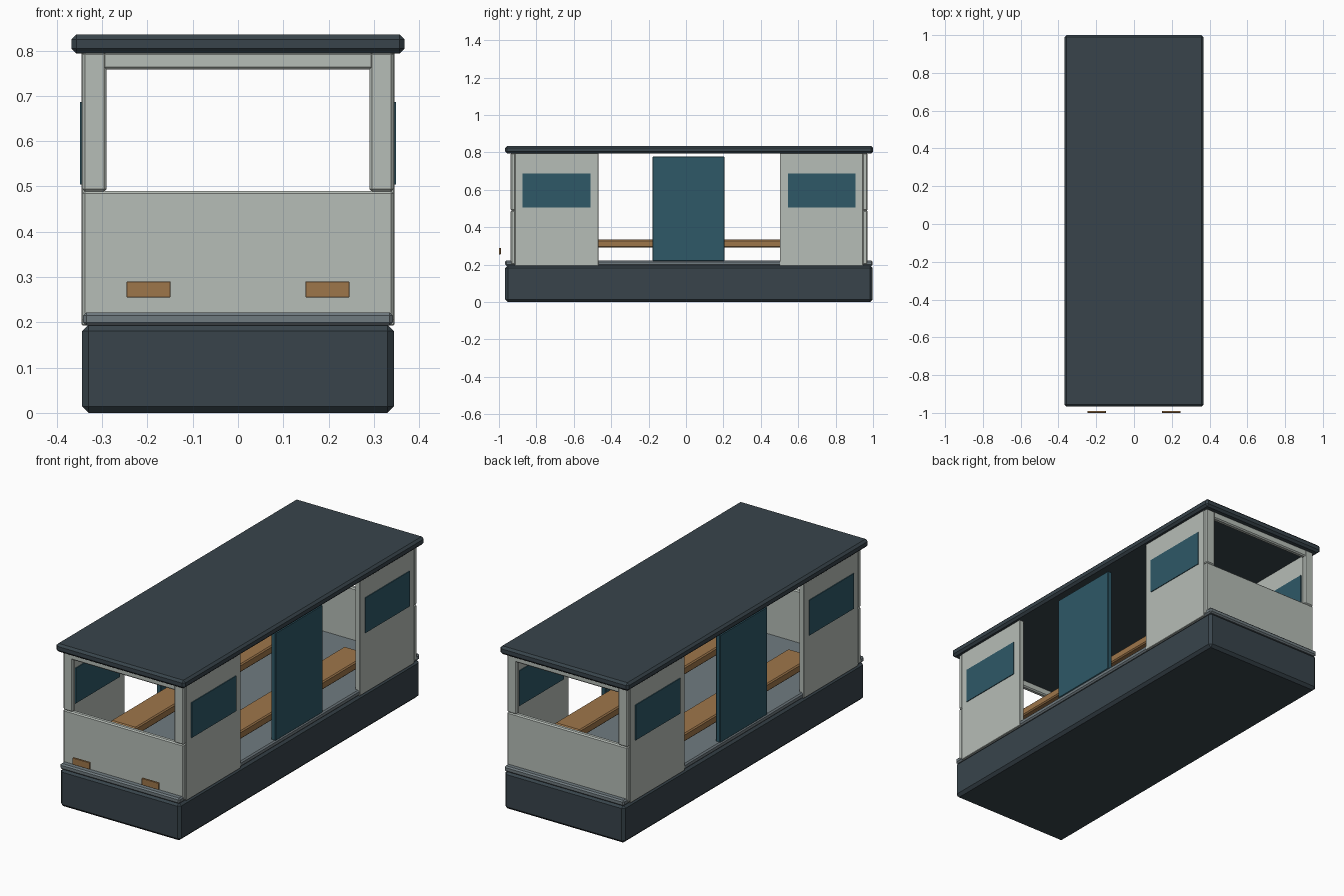
import bpy, bmesh

if "Cube" in bpy.data.objects:
    bpy.data.objects.remove(bpy.data.objects["Cube"])


def material(name, rgb):
    m = bpy.data.materials.new(name)
    lin = [((c / 255 + 0.055) / 1.055) ** 2.4 for c in rgb]
    m.diffuse_color = (*lin, 1)
    m.use_nodes = True
    m.node_tree.nodes["Principled BSDF"].inputs["Base Color"].default_value = m.diffuse_color
    return m


DARK = material("dark slate", (56, 68, 75))
FLOOR = material("floor grey", (112, 123, 128))
WALL = material("pale grey", (182, 189, 183))
TEAL = material("deep teal", (46, 88, 103))
WOOD = material("warm wood", (158, 118, 74))

MID = 0.0165  # lengthwise centre of the cabin


def box(name, x, y, z, mat, bevel=0.0):
    """Box from (min, max) ranges, with an optional chamfer."""
    bm = bmesh.new()
    bmesh.ops.create_cube(bm, size=1)
    for v in bm.verts:
        for i, (a, b) in enumerate((x, y, z)):
            v.co[i] = (a + b) / 2 + v.co[i] * abs(b - a)
    if bevel:
        bmesh.ops.bevel(bm, geom=bm.edges[:], offset=bevel, segments=1,
                        affect='EDGES')
    me = bpy.data.meshes.new(name)
    bm.to_mesh(me)
    bm.free()
    me.materials.append(mat)
    ob = bpy.data.objects.new(name, me)
    bpy.context.collection.objects.link(ob)
    return ob


def span(s, a, b, centre=0.0):
    """Range a..b away from a centre, on side s."""
    return tuple(sorted((centre + s * a, centre + s * b)))


# Chassis, floor slab and roof
box("chassis", (-0.344, 0.344), (-0.967, 0.998), (0, 0.195), DARK, 0.014)
box("floor", (-0.342, 0.342), (-0.967, 0.998), (0.193, 0.222), FLOOR, 0.007)
box("roof", (-0.368, 0.368), (-0.967, 1.0), (0.793, 0.835), DARK, 0.011)

# End walls: low panel, corner posts and top beam around an open window
for end, e in (("front", -1), ("rear", 1)):
    y = span(e, 0.927, 0.954, MID)
    box(end + "_panel", (-0.344, 0.344), y, (0.2, 0.49), WALL, 0.006)
    box(end + "_beam", (-0.3, 0.3), y, (0.758, 0.797), WALL, 0.006)
    for side, s in (("right", 1), ("left", -1)):
        box(f"{end}_{side}_post", span(s, 0.29, 0.344), y, (0.488, 0.797),
            WALL, 0.006)

for side, s in (("right", 1), ("left", -1)):
    # Side walls, with window panes showing inside and out
    for end, e in (("front", -1), ("rear", 1)):
        box(f"{side}_{end}_wall", span(s, 0.319, 0.345),
            span(e, 0.485, 0.93, MID), (0.193, 0.797), WALL, 0.002)
        box(f"{side}_{end}_window", span(s, 0.315, 0.349),
            span(e, 0.528, 0.891, MID), (0.504, 0.686), TEAL)
    # Sliding door in the middle of the opening
    box(side + "_door", span(s, 0.315, 0.34), (-0.18, 0.206),
        (0.22, 0.777), TEAL, 0.003)
    # Bench along the cabin
    box(side + "_bench", span(s, 0.14, 0.285), (-0.635, 0.668),
        (0.291, 0.333), WOOD, 0.006)
    # Lamp plate ahead of the front panel
    box(side + "_lamp", span(s, 0.149, 0.246), (-1.0, -0.99),
        (0.255, 0.29), WOOD, 0.001)
